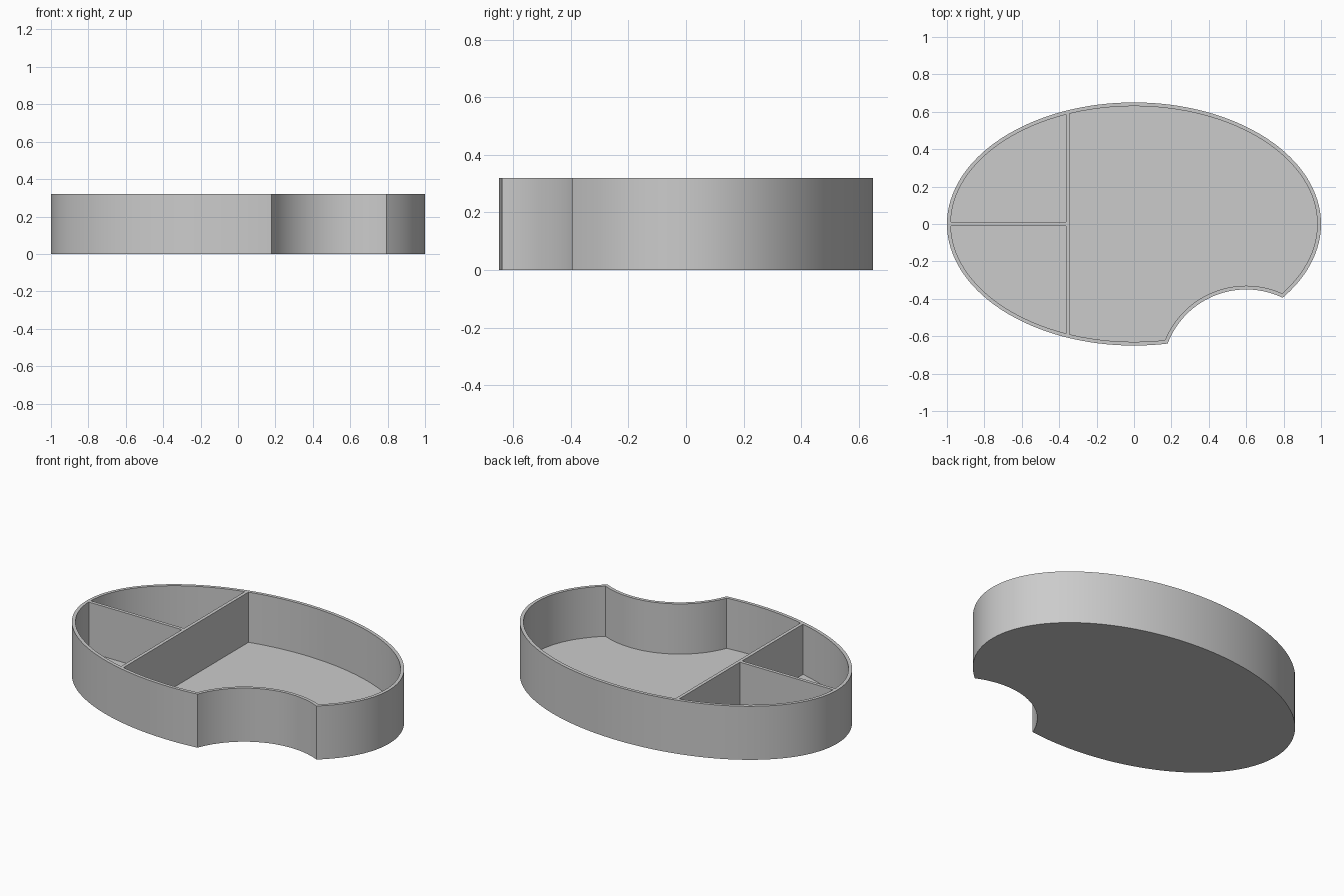
import bpy
import math

if "Cube" in bpy.data.objects:
    bpy.data.objects.remove(bpy.data.objects["Cube"], do_unlink=True)

HEIGHT, WALL, FLOOR = 0.32, 0.02, 0.02
RX, RY = 1.0, 0.65
NOTCH_CENTRE, NOTCH_R = (0.6, -0.8), 0.45
DIVIDER_X = -0.354

grey = bpy.data.materials.new("light grey")
grey.use_nodes = True
colour = (0.6, 0.6, 0.6, 1.0)
grey.diffuse_color = colour
grey.node_tree.nodes["Principled BSDF"].inputs["Base Color"].default_value = colour


def prism(name, rx, ry, z0, z1, centre=(0, 0), sides=128):
    """Upright elliptical cylinder between two heights."""
    bpy.ops.mesh.primitive_cylinder_add(
        vertices=sides, radius=1, depth=1,
        location=(centre[0], centre[1], (z0 + z1) / 2))
    ob = bpy.context.object
    ob.name = name
    ob.scale = (rx, ry, z1 - z0)
    bpy.ops.object.transform_apply(location=True, rotation=True, scale=True)
    ob.data.materials.append(grey)
    return ob


def box(name, x0, x1, y0, y1, z0, z1):
    bpy.ops.mesh.primitive_cube_add(
        size=1, location=((x0 + x1) / 2, (y0 + y1) / 2, (z0 + z1) / 2))
    ob = bpy.context.object
    ob.name = name
    ob.scale = (x1 - x0, y1 - y0, z1 - z0)
    bpy.ops.object.transform_apply(location=True, rotation=True, scale=True)
    ob.data.materials.append(grey)
    return ob


def cut(target, cutter):
    """Subtract the cutter from the target, then discard the cutter."""
    cutter.hide_render = True
    mod = target.modifiers.new("cut", 'BOOLEAN')
    mod.operation, mod.solver, mod.object = 'DIFFERENCE', 'EXACT', cutter
    bpy.ops.object.select_all(action='DESELECT')
    bpy.context.view_layer.objects.active = target
    target.select_set(True)
    bpy.ops.object.modifier_apply(modifier=mod.name)
    bpy.data.objects.remove(cutter, do_unlink=True)


# Oval body with a round bite out of the front
tray = prism("divided_tray", RX, RY, 0, HEIGHT)
cut(tray, prism("notch", NOTCH_R, NOTCH_R, -1, 1, NOTCH_CENTRE))

# Hollow: inset oval, with walls left for the notch and both dividers
top = HEIGHT + 0.1
hollow = prism("hollow", RX - WALL, RY - WALL, FLOOR, top)
cut(hollow, prism("notch_wall", NOTCH_R + WALL, NOTCH_R + WALL, -1, 1, NOTCH_CENTRE))
half = WALL / 2
cut(hollow, box("cross_divider", DIVIDER_X - half, DIVIDER_X + half, -1, 1, -1, 1))
cut(hollow, box("side_divider", -2, DIVIDER_X, -half, half, -1, 1))
cut(tray, hollow)

# Smooth curved walls with crisp rims
bpy.ops.object.select_all(action='DESELECT')
bpy.context.view_layer.objects.active = tray
tray.select_set(True)
bpy.ops.object.shade_smooth_by_angle(angle=math.radians(30))
